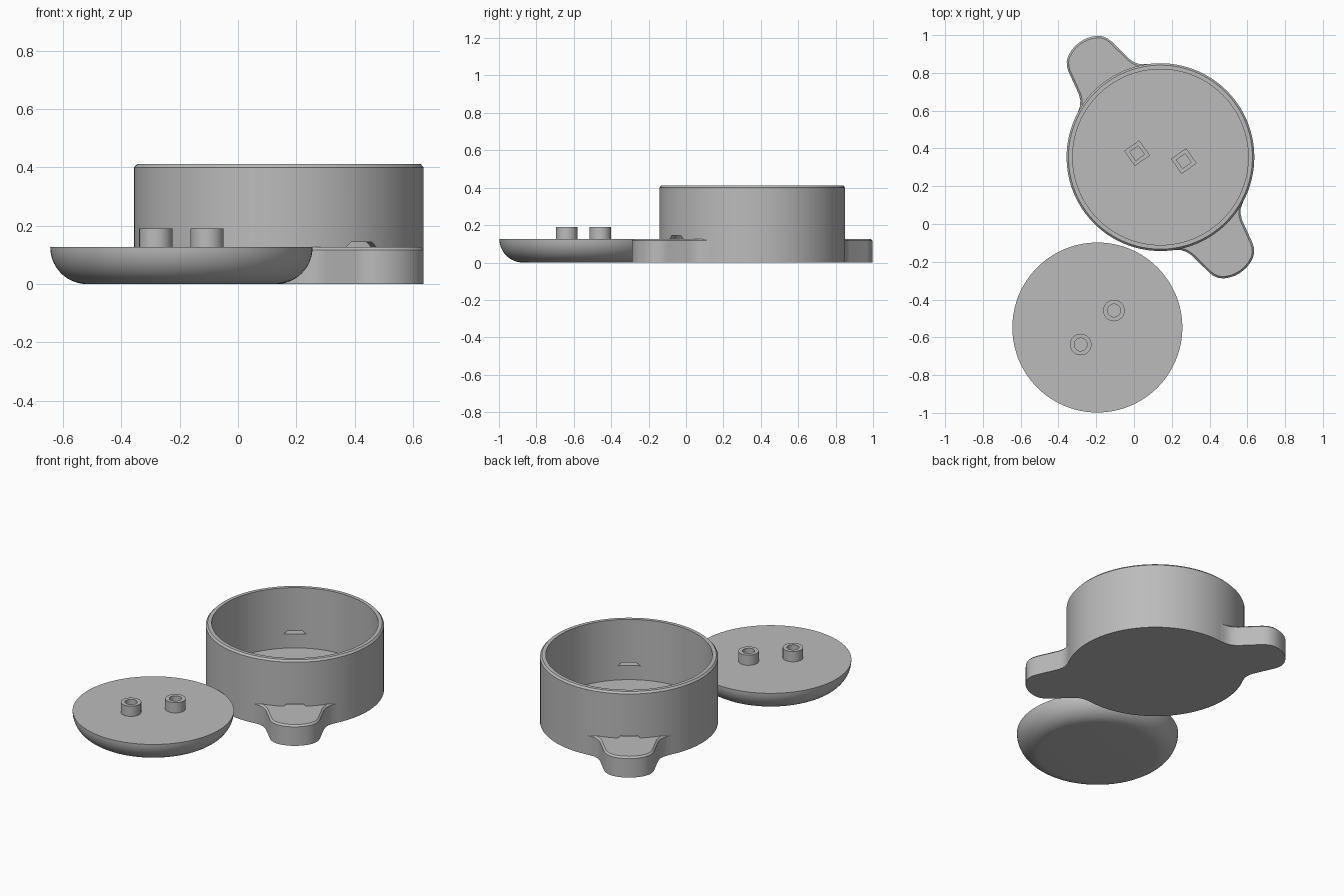
import bpy, bmesh, math
from mathutils import Matrix

if "Cube" in bpy.data.objects:
    bpy.data.objects.remove(bpy.data.objects["Cube"])

CUP = (0.14, 0.354)
LID = (-0.194, -0.548)
AXIS = math.radians(125)      # direction of the cup's ears
EAR_TOP = 0.127

grey = bpy.data.materials.new("plain grey")
grey.diffuse_color = (0.5, 0.5, 0.5, 1)
grey.use_nodes = True
grey.node_tree.nodes["Principled BSDF"].inputs["Base Color"].default_value = grey.diffuse_color


def finish(name, bm, loc=(0, 0), angle=0.0):
    bmesh.ops.recalc_face_normals(bm, faces=bm.faces)
    me = bpy.data.meshes.new(name)
    bm.to_mesh(me)
    bm.free()
    me.materials.append(grey)
    ob = bpy.data.objects.new(name, me)
    bpy.context.collection.objects.link(ob)
    ob.matrix_world = Matrix.Translation((*loc, 0)) @ Matrix.Rotation(angle, 4, 'Z')
    return ob


def smooth(ob):
    bpy.ops.object.select_all(action='DESELECT')
    ob.select_set(True)
    bpy.context.view_layer.objects.active = ob
    bpy.ops.object.shade_smooth_by_angle(angle=math.radians(30))


def loft(bm, rings, closed=False):
    """Skin rings of points; cap the ends unless the skin closes on itself."""
    vs = [[bm.verts.new(p) for p in ring] for ring in rings]
    n = len(vs[0])
    pairs = list(zip(vs, vs[1:])) + ([(vs[-1], vs[0])] if closed else [])
    for a, b in pairs:
        for i in range(n):
            j = (i + 1) % n
            bm.faces.new((a[i], a[j], b[j], b[i]))
    if not closed:
        bm.faces.new(vs[0])
        bm.faces.new(vs[-1])


def lathe(name, profile, loc, seg=96, angle=0.0, start=0.0, closed=False):
    bm = bmesh.new()
    turn = [start + 2 * math.pi * i / seg for i in range(seg)]
    loft(bm, [[(r * math.cos(t), r * math.sin(t), z) for t in turn]
              for r, z in profile], closed)
    return finish(name, bm, loc, angle)


# Cup: solid floor, thin wall, chamfered outer rim
cup = lathe("cup", [(0.497, 0), (0.497, 0.4), (0.487, 0.411), (0.465, 0.411),
                    (0.465, 0.04)], CUP, seg=128)

# Trapezoid slots through the wall above each ear
bm = bmesh.new()
section = [(-0.063, EAR_TOP), (0.063, EAR_TOP), (0.042, 0.145), (-0.042, 0.145)]
loft(bm, [[(u, n, z) for n, z in section] for u in (-0.7, 0.7)])
cutter = finish("slot_cutter", bm, CUP, AXIS)
cutter.hide_render = True
cut = cup.modifiers.new("slots", 'BOOLEAN')
cut.object = cutter
cut.solver = 'EXACT'
bpy.context.view_layer.objects.active = cup
bpy.ops.object.modifier_apply(modifier=cut.name)
bpy.data.objects.remove(cutter)
smooth(cup)

# Ears: rounded tapering tabs that flare into the cup wall
half = [(0.437, 0.236), (0.452, 0.212), (0.468, 0.191), (0.490, 0.175),
        (0.520, 0.163), (0.650, 0.139), (0.675, 0.131), (0.698, 0.117),
        (0.717, 0.096), (0.731, 0.068), (0.741, 0.035)]
edge = [(u, -n) for u, n in half] + [(0.744, 0)] + half[::-1]
inner_arc = [(0.481 * math.cos(t), 0.481 * math.sin(t))
             for t in (math.radians(d) for d in range(24, -25, -4))]


def inset(pts, d):
    out = []
    for i in range(len(pts)):
        a, b = pts[max(i - 1, 0)], pts[min(i + 1, len(pts) - 1)]
        dx, dy = b[0] - a[0], b[1] - a[1]
        k = d / math.hypot(dx, dy)
        out.append((pts[i][0] - dy * k, pts[i][1] + dx * k))
    return out


def add_ear(name, angle):
    bm = bmesh.new()
    low, top = edge + inner_arc, inset(edge, 0.01) + inner_arc
    loft(bm, [[(*p, 0) for p in low], [(*p, EAR_TOP - 0.01) for p in low],
              [(*p, EAR_TOP) for p in top]])
    smooth(finish(name, bm, CUP, angle))


add_ear("back_ear", AXIS)
add_ear("front_ear", AXIS + math.pi)

# Hollow square sockets on the cup floor
for name, s in (("left_socket", -1), ("right_socket", 1)):
    o, i = 0.049 * math.sqrt(2), 0.028 * math.sqrt(2)
    lathe(name, [(o, 0.035), (o, 0.1), (i, 0.1), (i, 0.035)],
          (CUP[0] + s * 0.124, CUP[1] - s * 0.021), seg=4,
          angle=AXIS, start=math.pi / 4, closed=True)

# Lid: lying upside down, with a quarter-round edge
arc = [math.radians(90 * k / 14) for k in range(15)]
smooth(lathe("lid", [(0.324 + 0.126 * math.sin(t), EAR_TOP * (1 - math.cos(t)))
                     for t in arc], LID, seg=128))

# Hollow round pegs on the lid
for name, s in (("left_peg", -1), ("right_peg", 1)):
    smooth(lathe(name, [(0.057, 0.12), (0.057, 0.19), (0.034, 0.19), (0.034, 0.12)],
                 (LID[0] + s * 0.088, LID[1] + s * 0.09), seg=48, closed=True))
